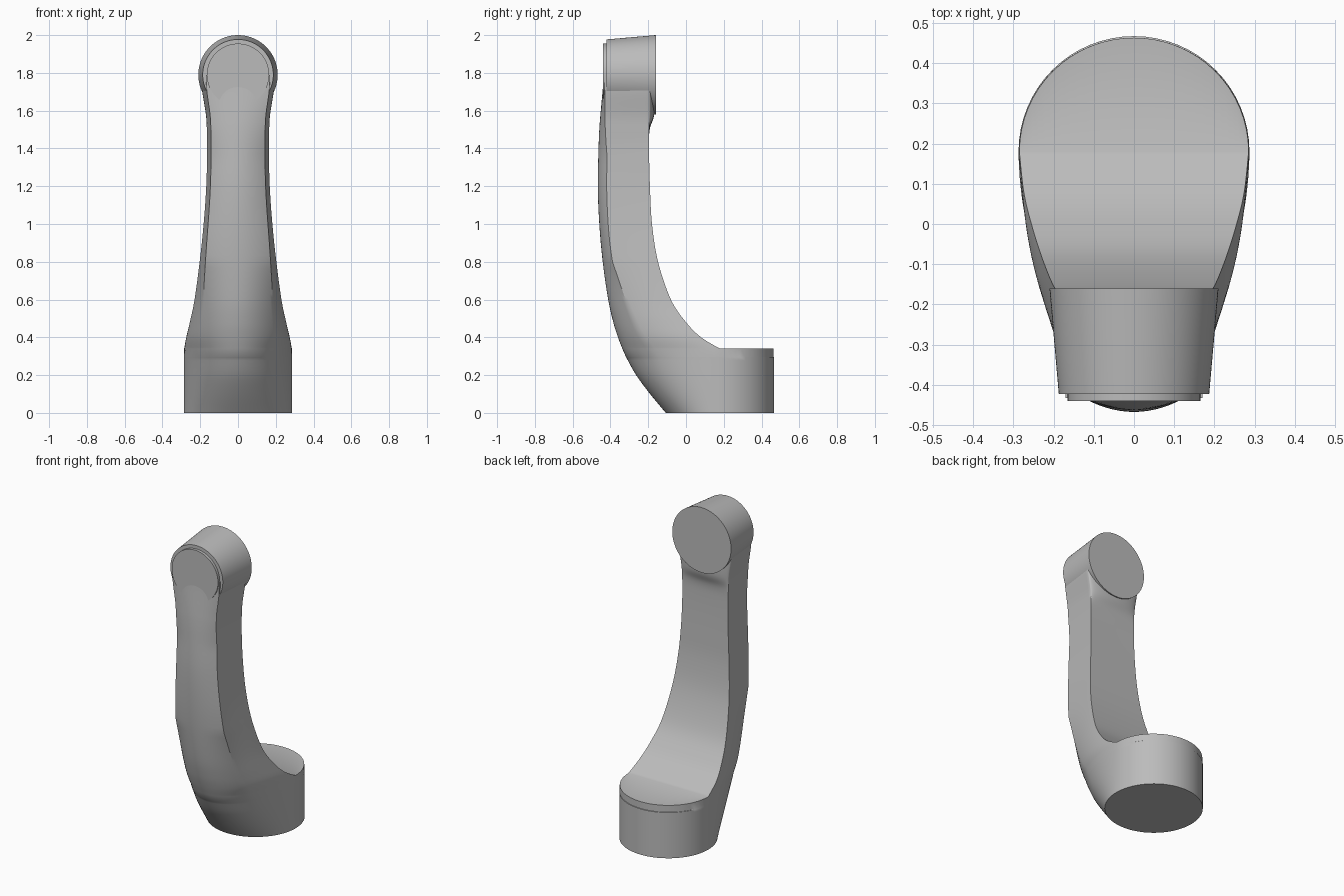
import bpy
import bmesh
from math import sin, cos, pi, radians

if "Cube" in bpy.data.objects:
    bpy.data.objects.remove(bpy.data.objects["Cube"])

# Single plain grey finish
grey = bpy.data.materials.new("satin_grey")
grey.use_nodes = True
colour = (0.5, 0.5, 0.5, 1)
grey.diffuse_color = colour
grey.node_tree.nodes["Principled BSDF"].inputs["Base Color"].default_value = colour

SIDE = 12      # steps along each flank
ARC = 12       # steps across each half of the rounded front
BACK = 32      # steps around the back
BASE_R = 0.287


def finish(obj, name):
    obj.name = name
    obj.data.materials.append(grey)
    bpy.ops.object.select_all(action="DESELECT")
    obj.select_set(True)
    bpy.context.view_layer.objects.active = obj
    bpy.ops.object.shade_smooth_by_angle(angle=radians(30))


def smooth_path(keys, steps):
    """Catmull-Rom interpolation through rows of numbers."""
    rows = []
    last = len(keys) - 1
    for i in range(last):
        around = [keys[max(0, min(last, i + k))] for k in (-1, 0, 1, 2)]
        for j in range(steps):
            t = j / steps
            rows.append([
                b + 0.5 * t * (c - a + t * (2*a - 5*b + 4*c - d + t * (3*(b - c) + d - a)))
                for a, b, c, d in zip(*around)])
    return rows + [list(keys[-1])]


def section(z, back, front, width, swell):
    """Closed outline: soft oval low down, flat-sided with a bowed front higher up."""
    u = max(0, min(1, (z - 0.1) / 0.9))
    boxy = u * u * (3 - 2 * u)
    # The bow across the front flattens out towards the head
    bow = 0.047 + 0.2 * max(0, 0.8 - z) - 0.1 * max(0, z - 1.35)
    edge = width * 0.87
    half = []
    for i in range(SIDE + ARC + 1):
        t = 0.5 * pi * i / (SIDE + ARC)
        oval = (width * cos(t), back + (front - back) * sin(t))
        if i <= SIDE:
            k = i / SIDE
            box = (width + (edge - width) * k, back + (front + bow - back) * k)
        else:
            k = 1 - (i - SIDE) / ARC
            box = (edge * k, front + bow * k * k)
        half.append([o + (b - o) * boxy for o, b in zip(oval, box)])
    outline = half + [(-x, y) for x, y in reversed(half[:-1])]
    # Back edge: round on the base, straight on the arm
    for i in range(1, BACK):
        t = pi * i / BACK
        outline.append((-width * cos(t), back + swell * sin(t)))
    return [(x, y, z) for x, y in outline]


# Columns: height, back, front, half width, back swell
base_keys = [
    (0.00, 0.18, -0.107, BASE_R, BASE_R),
    (0.10, 0.18, -0.19, BASE_R, BASE_R),
    (0.20, 0.18, -0.264, BASE_R, BASE_R),
    (0.295, 0.18, -0.317, BASE_R, BASE_R),
]
arm_keys = [
    (0.34, 0.18, -0.337, 0.285, 0),
    (0.40, 0.08, -0.36, 0.274, 0),
    (0.48, 0.0, -0.385, 0.255, 0),
    (0.60, -0.08, -0.412, 0.23, 0),
    (0.80, -0.148, -0.441, 0.203, 0),
    (1.00, -0.18, -0.459, 0.182, 0),
    (1.20, -0.191, -0.467, 0.168, 0),
    (1.40, -0.196, -0.463, 0.163, 0),
    (1.50, -0.196, -0.459, 0.165, 0.004),
    (1.58, -0.196, -0.453, 0.17, 0.028),
    (1.70, -0.196, -0.442, 0.189, 0.03),
    (1.79, -0.196, -0.435, 0.195, 0.03),
]

# Round base with a fine step near its rim, flat ledge, then the curved arm
rings = [section(*row) for row in smooth_path(base_keys, 4)]
rim = BASE_R - 0.004
rings.append(section(0.296, 0.18, -0.318, BASE_R, rim))
rings.append(section(*arm_keys[0][:4], rim))
rings += [section(*row) for row in smooth_path(arm_keys, 6)]

bm = bmesh.new()
loops = [[bm.verts.new(p) for p in ring] for ring in rings]
for low, high in zip(loops, loops[1:]):
    for i in range(len(low)):
        j = (i + 1) % len(low)
        bm.faces.new((low[i], low[j], high[j], high[i]))
bm.faces.new(loops[0])
bm.faces.new(loops[-1])
bmesh.ops.remove_doubles(bm, verts=bm.verts, dist=0.00005)
bmesh.ops.recalc_face_normals(bm, faces=bm.faces)
mesh = bpy.data.meshes.new("base_and_arm")
bm.to_mesh(mesh)
bm.free()
arm = bpy.data.objects.new("base_and_arm", mesh)
bpy.context.collection.objects.link(arm)
finish(arm, "base_and_arm")


def disc(name, back_radius, front_radius, back, front):
    """Round part lying along the y axis, centred on the head."""
    bpy.ops.mesh.primitive_cone_add(
        vertices=96, radius1=back_radius, radius2=front_radius, depth=back - front,
        location=(0, (back + front) / 2, 1.79), rotation=(pi / 2, 0, 0))
    finish(bpy.context.object, name)


# Tapered head and the thin raised disc on its front
disc("head", 0.21, 0.187, -0.16, -0.422)
disc("front_disc", 0.165, 0.165, -0.40, -0.44)
